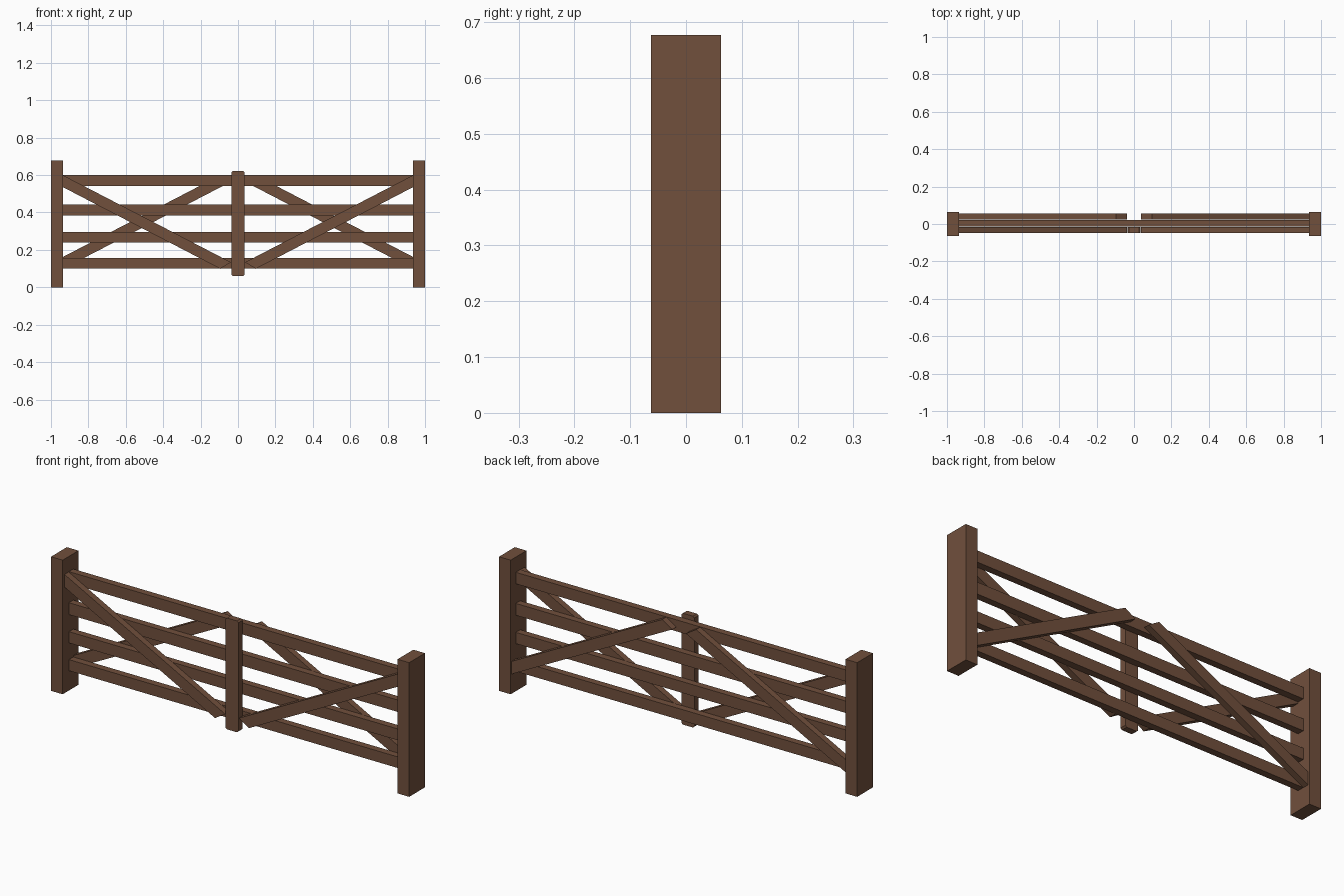
import bpy, bmesh

if "Cube" in bpy.data.objects:
    bpy.data.objects.remove(bpy.data.objects["Cube"])

wood = bpy.data.materials.new("brown_wood")
wood.diffuse_color = (0.165, 0.08, 0.046, 1)
wood.use_nodes = True
wood.node_tree.nodes["Principled BSDF"].inputs["Base Color"].default_value = wood.diffuse_color


def board(name, profile, y0, y1):
    """Extrude a front-view (x, z) outline from y0 to y1."""
    bm = bmesh.new()
    face = bm.faces.new([bm.verts.new((x, y0, z)) for x, z in profile])
    out = bmesh.ops.extrude_face_region(bm, geom=[face])
    moved = [v for v in out["geom"] if isinstance(v, bmesh.types.BMVert)]
    bmesh.ops.translate(bm, verts=moved, vec=(0, y1 - y0, 0))
    bmesh.ops.recalc_face_normals(bm, faces=bm.faces)
    mesh = bpy.data.meshes.new(name)
    bm.to_mesh(mesh)
    bm.free()
    mesh.materials.append(wood)
    obj = bpy.data.objects.new(name, mesh)
    bpy.context.collection.objects.link(obj)
    return obj


def rect(x0, x1, z0, z1):
    return [(x0, z0), (x1, z0), (x1, z1), (x0, z1)]


INNER = 0.935            # inner face of the end posts
MID_Z = 0.349            # middle height of the rails

# Horizontal rails
for i, (z0, z1) in enumerate([(0.10, 0.156), (0.24, 0.297), (0.383, 0.443), (0.542, 0.60)]):
    board(f"rail_{i + 1}", rect(-INNER, INNER, z0, z1), -0.013, 0.022)

# Centre upright with clipped corners, on the front of the rails
w, b, t, cx, cz = 0.036, 0.06, 0.622, 0.008, 0.007
board("centre_upright",
      [(-w, b + cz), (-w + cx, b), (w - cx, b), (w, b + cz),
       (w, t - cz), (w - cx, t), (-w + cx, t), (-w, t - cz)], -0.048, -0.015)

# Diagonal brace outline with a mitred inner end
brace = [(INNER, 0.599), (INNER, 0.535), (0.095, 0.099), (0.038, 0.134)]
for side, s in (("left", -1), ("right", 1)):
    board(f"{side}_post", rect(s * INNER, s * 1.0, 0, 0.677), -0.063, 0.063)
    board(f"{side}_front_brace", [(s * x, z) for x, z in brace], -0.048, -0.015)
    # Rear braces slope the other way
    board(f"{side}_rear_brace", [(s * x, 2 * MID_Z - z) for x, z in brace], 0.023, 0.055)
